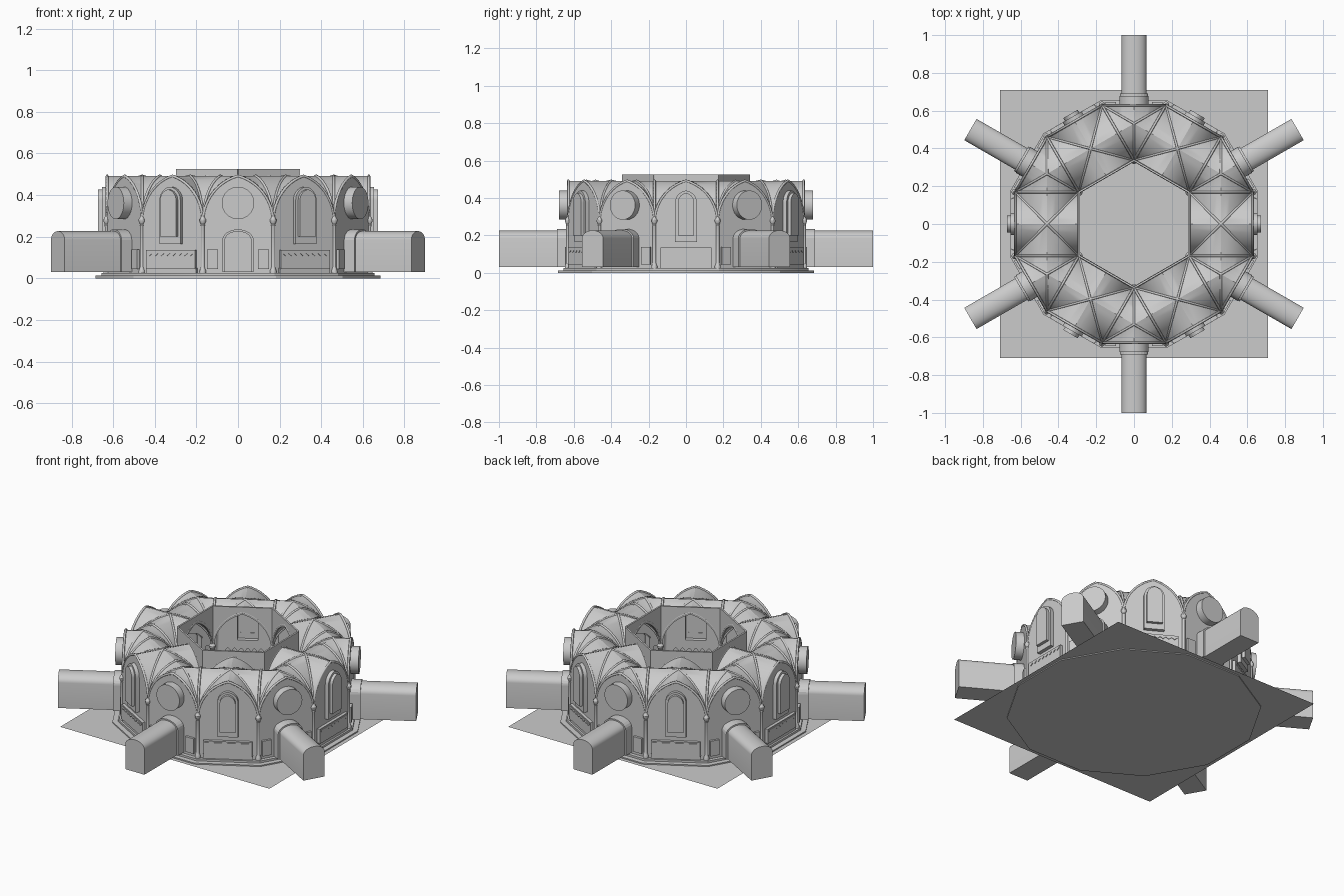
import bpy, bmesh
from math import radians, sin, cos, sqrt, pi
from mathutils import Matrix, Vector

if "Cube" in bpy.data.objects:
    bpy.data.objects.remove(bpy.data.objects["Cube"])

S = 0.337                                  # bay side: squares + triangles around a hexagon
H = S / 2
R12 = S / (2 * sin(radians(15)))           # outer twelve-sided radius
AP12 = R12 * cos(radians(15))              # outer wall distance
AP6 = S * cos(radians(30))                 # court wall distance
SPRING, RISE, FLOOR = 0.27, 0.222, 0.025
SQUARES = [60 * k for k in range(6)]
TRIANGLES = [30 + 60 * k for k in range(6)]


def polar(r, deg):
    return Vector((r * cos(radians(deg)), r * sin(radians(deg)), 0))


def arch_z(u, h=H, rise=RISE):
    r = (h * h + rise * rise) / (2 * h)
    return sqrt(max(0, r * r - (abs(u) - h + r) ** 2))


def pointed(h, z0, spring, rise, cx=0, n=8):
    us = [h * cos(pi * i / (2 * n)) for i in range(2 * n + 1)]
    top = [(cx + u, spring + arch_z(u, h, rise)) for u in us]
    return [(cx - h, z0), (cx + h, z0)] + top


def rounded(h, z0, spring, rise, n=12):
    return [(-h, z0), (h, z0)] + [(h * cos(pi * i / n), spring + rise * sin(pi * i / n))
                                  for i in range(n + 1)]


def rect(x0, x1, z0, z1):
    return [(x0, z0), (x1, z0), (x1, z1), (x0, z1)]


def circle(r, z, n=32):
    return [(r * cos(2 * pi * i / n), z + r * sin(2 * pi * i / n)) for i in range(n)]


def place(name, data, deg, r=None):
    """Stand a part upright at a distance r, or (r None) just turn it about the centre."""
    ob = bpy.data.objects.new(name, data)
    bpy.context.collection.objects.link(ob)
    if r is None:
        ob.rotation_euler.z = radians(deg)
    else:
        n, t = polar(1, deg), polar(1, deg + 90)
        m = Matrix((t, (0, 0, 1), n)).transposed().to_4x4()
        m.translation = n * r
        ob.matrix_world = m
    return ob


def panel(name, loops, angles, r, depth):
    """Flat slab with an outline and holes."""
    cu = bpy.data.curves.new(name, 'CURVE')
    cu.dimensions, cu.fill_mode, cu.extrude = '2D', 'BOTH', depth / 2
    for pts in loops:
        sp = cu.splines.new('POLY')
        sp.points.add(len(pts) - 1)
        for p, (x, y) in zip(sp.points, pts):
            p.co = (x, y, 0, 1)
        sp.use_cyclic_u, sp.use_smooth = True, False
    for a in angles:
        place(name, cu, a, r)


def finish(name, bm):
    bmesh.ops.remove_doubles(bm, verts=bm.verts, dist=1e-5)
    me = bpy.data.meshes.new(name)
    bm.to_mesh(me)
    bm.free()
    return me


def niche(name, outline, angles, r, depth):
    """Recess open to the inside and closed on the outside."""
    bm = bmesh.new()
    seen = [p for i, p in enumerate(outline) if (Vector(p) - Vector(outline[i - 1])).length > 1e-5]
    a = [bm.verts.new((x, y, 0)) for x, y in seen]
    b = [bm.verts.new((x, y, depth)) for x, y in seen]
    for i in range(len(a)):
        bm.faces.new((a[i - 1], a[i], b[i], b[i - 1]))
    bm.faces.new(b)
    me = finish(name, bm)
    for ang in angles:
        place(name, me, ang, r)


def vault(name, corners, angles, n=12):
    """Groin vault: one pointed barrel cell per side, meeting on the groins."""
    centre = sum(corners, Vector()) / len(corners)
    bm = bmesh.new()
    for i, A in enumerate(corners):
        B = corners[(i + 1) % len(corners)]
        mid = (A + B) / 2
        rows = []
        for k in range(-n, n + 1):
            u = H * sin(pi / 2 * k / n)
            base = mid + (B - A).normalized() * u
            tip = base + (centre - mid) * (1 - abs(u) / H)
            z = Vector((0, 0, SPRING + arch_z(u)))
            rows.append((bm.verts.new(base + z), bm.verts.new(tip + z)))
        for p, q in zip(rows, rows[1:]):
            bm.faces.new((p[0], q[0], q[1], p[1]))
    me = finish(name, bm)
    for a in angles:
        place(name, me, a)


def ribs(name, corners, edges, angles, n=12):
    """Tubes along the groins and the chosen bay edges."""
    centre = sum(corners, Vector()) / len(corners)
    paths = [(A, centre, 0) for A in corners]
    paths += [(corners[i], corners[(i + 1) % len(corners)], 1) for i in edges]
    cu = bpy.data.curves.new(name, 'CURVE')
    cu.dimensions, cu.bevel_depth, cu.bevel_resolution = '3D', 0.007, 1
    for A, B, full in paths:
        sp = cu.splines.new('POLY')
        m = 2 * n if full else n
        sp.points.add(m)
        for k, pt in enumerate(sp.points):
            u = H * cos(pi / 2 * k / n)
            t = (1 - u / H) / (2 if full else 1)
            pt.co = (*(A.lerp(B, t) + Vector((0, 0, SPRING + arch_z(u)))), 1)
    for a in angles:
        place(name, cu, a)


def column(name, r, angles, dist):
    """Turned shaft with base and capital."""
    prof = [(1.8, 0.02), (1.8, 0.035), (1.4, 0.045), (1, 0.055), (1, 0.25), (1.2, 0.255),
            (1, 0.26), (1.8, 0.274), (1.8, 0.282), (0.6, 0.3)]
    n = 12
    bm = bmesh.new()
    rings = [[bm.verts.new((r * k * cos(2 * pi * i / n), r * k * sin(2 * pi * i / n), z))
              for i in range(n)] for k, z in prof]
    for p, q in zip(rings, rings[1:]):
        for i in range(n):
            bm.faces.new((p[i - 1], p[i], q[i], q[i - 1]))
    bm.faces.new(rings[-1])
    me = finish(name, bm)
    for a in angles:
        place(name, me, a).location = polar(dist, a)


def slab(name, apothem, sides, z0, z1):
    bpy.ops.mesh.primitive_cylinder_add(vertices=sides, radius=apothem / cos(pi / sides),
                                        depth=z1 - z0, location=(0, 0, (z0 + z1) / 2))
    ob = bpy.context.object
    ob.name = name
    ob.data.transform(Matrix.Rotation(pi / sides, 4, 'Z'))


# Ground sheet and stepped floor
bpy.ops.mesh.primitive_plane_add(size=1.42, location=(0, 0, 0.006))
bpy.context.object.name = "ground_sheet"
slab("lower_step", 0.685, 12, 0, 0.013)
slab("floor_step", 0.655, 12, 0.013, FLOOR)

# Vaults and ribs
square = [polar(S, -30), polar(R12, -15), polar(R12, 15), polar(S, 30)]
triangle = [polar(S, 0), polar(R12, -15), polar(R12, 15)]
vault("square_vault", square, SQUARES)
vault("triangle_vault", triangle, TRIANGLES)
ribs("square_ribs", square, [0, 1, 2, 3], SQUARES)
ribs("triangle_ribs", triangle, [1], TRIANGLES)

# Columns
column("outer_column", 0.009, [15 + 30 * k for k in range(12)], R12 + 0.003)
column("court_column", 0.011, TRIANGLES, S)

# Court wall: spandrels above open pointed arches
arch = pointed(H - 0.008, SPRING, SPRING, RISE - 0.012)[2:]
panel("court_wall", [[(H, 0.525), (H, SPRING)] + arch + [(-H, SPRING), (-H, 0.525)]],
      SQUARES, AP6, 0.01)

# Outer walls with their openings
wall = pointed(H, 0.02, SPRING, RISE)
window = pointed(0.058, 0.165, 0.375, 0.065)
seat_gap = rect(-0.136, 0.136, 0.045, 0.135)
door = rounded(0.075, 0.03, 0.185, 0.05)
oculus = circle(0.078, 0.362)
sides = [rect(0.095, 0.15, 0.045, 0.138), rect(-0.15, -0.095, 0.045, 0.138)]
panel("window_wall", [wall, window, seat_gap], SQUARES, AP12, 0.008)
panel("door_wall", [wall, door, oculus] + sides, TRIANGLES, AP12, 0.008)

# Pointed windows and round windows
panel("window_reveal", [window, pointed(0.044, 0.2, 0.375, 0.052)], SQUARES, AP12 + 0.024, 0.004)
niche("window_frame", window, SQUARES, AP12, 0.024)
niche("window_light", pointed(0.044, 0.2, 0.375, 0.052), SQUARES, AP12 + 0.024, 0.02)
niche("round_window", oculus, TRIANGLES, AP12, 0.05)

# Passages with a wider porch at the wall
niche("passage", rounded(0.065, 0.03, 0.185, 0.042), TRIANGLES, AP12 + 0.05, 1 - AP12 - 0.05)
panel("porch_end", [door, rounded(0.0645, 0.031, 0.185, 0.0415)], TRIANGLES, 0.688, 0.004)
bm_porch = [door, rounded(0.07, 0.031, 0.185, 0.046)]
panel("porch", bm_porch, TRIANGLES, (AP12 + 0.69) / 2, 0.69 - AP12)

# Wall arcades, seats and side recesses
niche("arcade_recess", seat_gap, SQUARES, AP12, 0.022)
bays = [pointed(0.014, 0.055, 0.09, 0.025, (i - 3) * 0.037, 4) for i in range(7)]
panel("arcade", [rect(-0.136, 0.136, 0.045, 0.135)] + bays, SQUARES, AP12, 0.008)
teeth = [(-0.13 + 0.26 * i / 16, 0.108 if i % 2 else 0.12) for i in range(17)]
panel("arcade_hood", [teeth + [(0.13, 0.128), (-0.13, 0.128)]], SQUARES, AP12 + 0.023, 0.006)
panel("seat", [rect(-0.14, 0.14, 0.02, 0.05)], SQUARES, AP12 - 0.01, 0.05)
for pts in sides:
    niche("side_recess", pts, TRIANGLES, AP12, 0.018)

# Smooth curved surfaces, keep edges crisp
bpy.ops.object.select_all(action='DESELECT')
for ob in bpy.context.scene.objects:
    if ob.type == 'MESH':
        ob.select_set(True)
        bpy.context.view_layer.objects.active = ob
bpy.ops.object.shade_smooth_by_angle(angle=radians(30))
